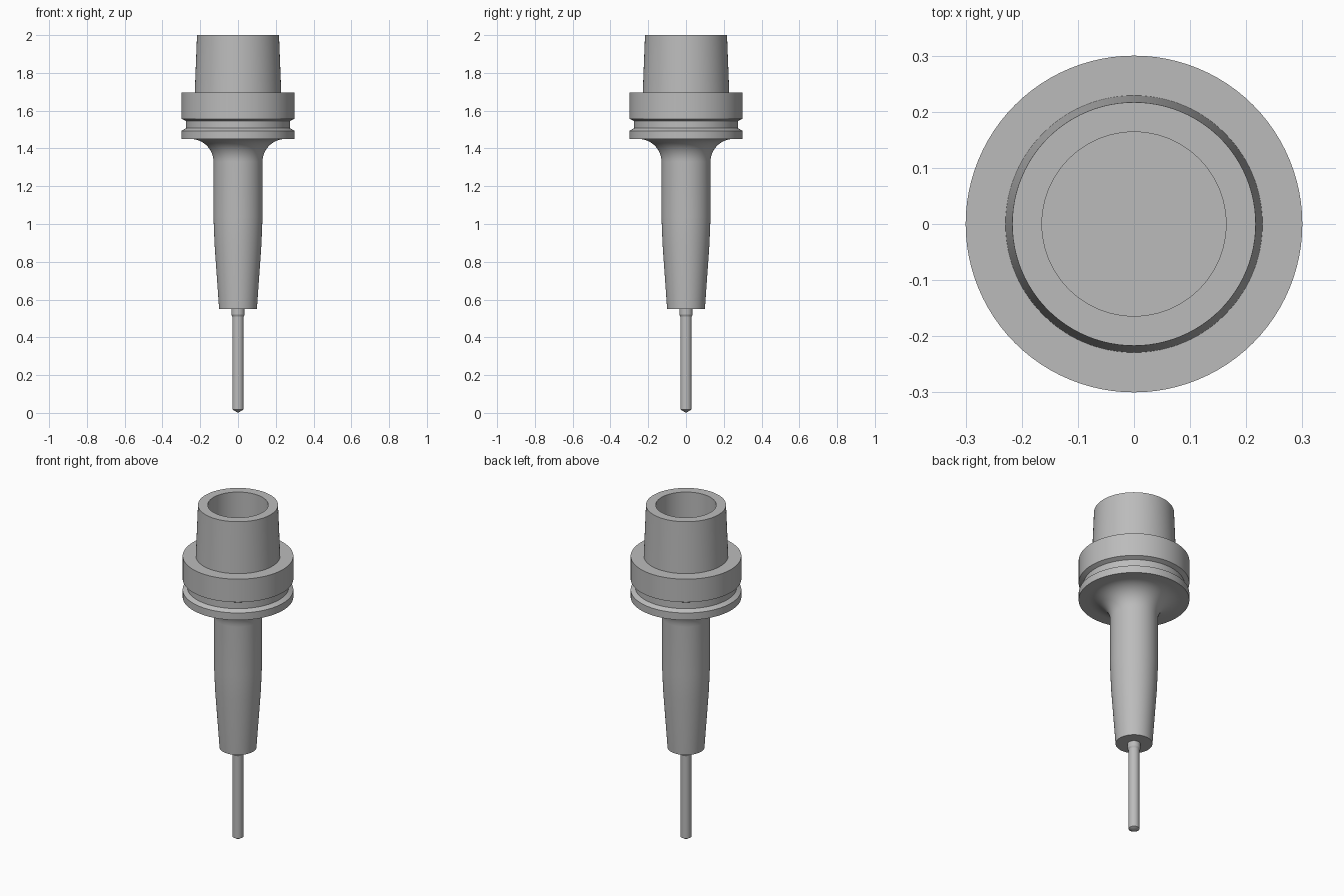
import bpy, bmesh, math

cube = bpy.data.objects.get("Cube")
if cube:
    bpy.data.objects.remove(cube, do_unlink=True)

SEGMENTS = 96

steel = bpy.data.materials.new("steel_grey")
steel.use_nodes = True
colour = (0.5, 0.5, 0.5, 1)
steel.diffuse_color = colour
steel.node_tree.nodes["Principled BSDF"].inputs["Base Color"].default_value = colour


def lathe(name, profile):
    """Spin a (radius, height) profile around the z axis."""
    bm = bmesh.new()
    verts = [bm.verts.new((r, 0, z)) for r, z in profile]
    edges = [bm.edges.new(pair) for pair in zip(verts, verts[1:])]
    bmesh.ops.spin(bm, geom=verts + edges, axis=(0, 0, 1), cent=(0, 0, 0),
                   angle=math.tau, steps=SEGMENTS, use_duplicate=False)
    bmesh.ops.remove_doubles(bm, verts=bm.verts, dist=0.0001)
    bmesh.ops.recalc_face_normals(bm, faces=bm.faces)
    mesh = bpy.data.meshes.new(name)
    bm.to_mesh(mesh)
    bm.free()
    mesh.materials.append(steel)
    obj = bpy.data.objects.new(name, mesh)
    bpy.context.collection.objects.link(obj)
    bpy.ops.object.select_all(action="DESELECT")
    obj.select_set(True)
    bpy.context.view_layer.objects.active = obj
    bpy.ops.object.shade_smooth_by_angle(angle=math.radians(25))
    return obj


# Nose taper, straight neck and the concave fillet up to the flange
FILLET = 0.12
fillet = [(0.25 - FILLET * math.cos(a), 1.33 + FILLET * math.sin(a))
          for a in (math.pi / 2 * i / 12 for i in range(13))]
nose = [(0, 0.55), (0.1, 0.55), (0.124, 0.89), (0.13, 1.04)]

# Flange with its gripper groove
flange = [(0.3, 1.45), (0.3, 1.493), (0.275, 1.507),
          (0.275, 1.545), (0.3, 1.557), (0.3, 1.695)]

# Tapered shank with the blind bore in its top
shank = [(0.229, 1.695), (0.217, 2), (0.164, 2), (0.164, 1.69), (0, 1.69)]

lathe("tool_holder", nose + fillet + flange + shank)

# Drill: pointed tip, slim shaft and a slightly wider collar
lathe("drill", [(0, 0), (0.03, 0.018), (0.03, 0.51),
                (0.035, 0.52), (0.035, 0.56), (0, 0.56)])
